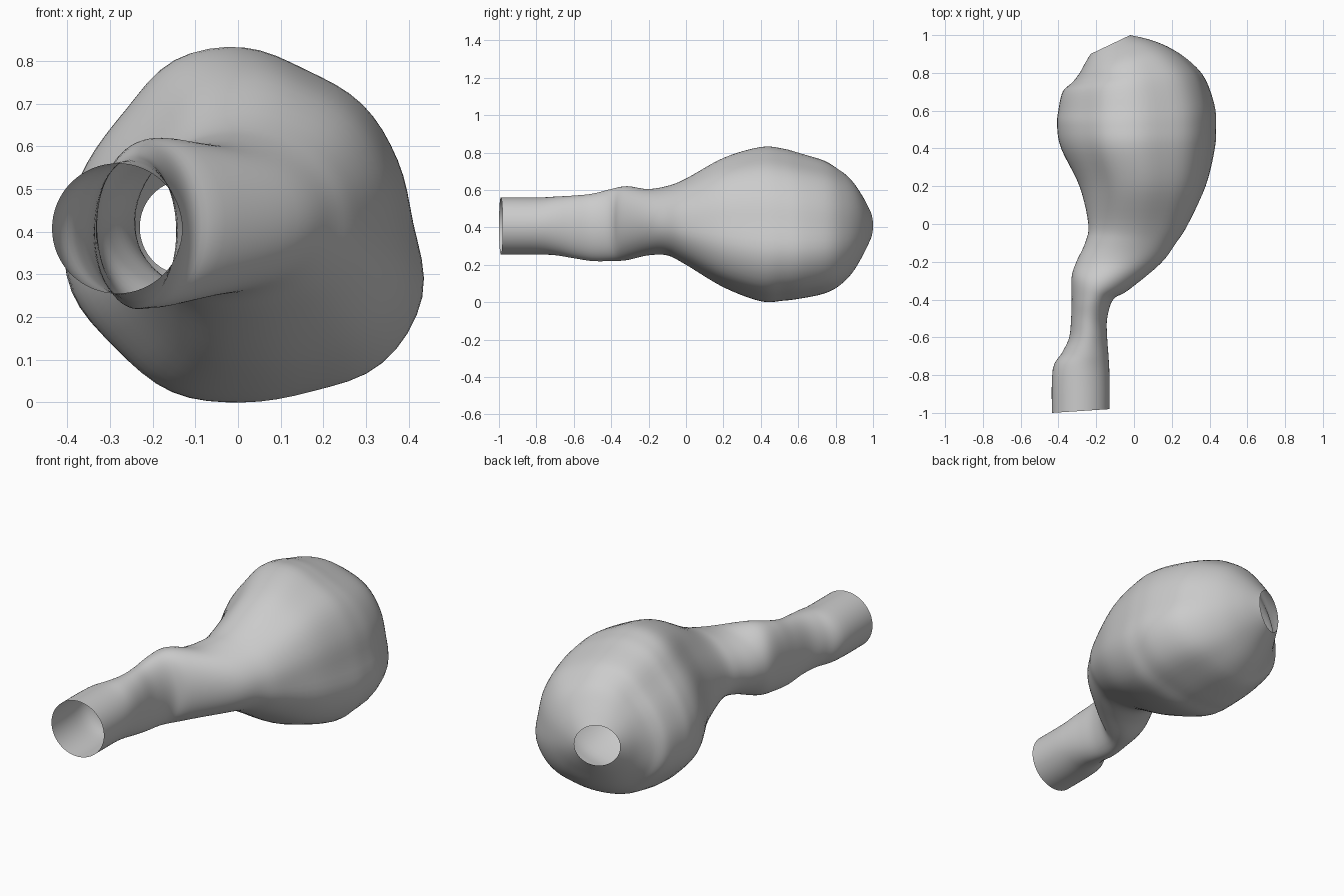
import bpy
import bmesh
from math import sin, cos, tau
from mathutils import Vector

cube = bpy.data.objects.get("Cube")
if cube:
    bpy.data.objects.remove(cube)

SIDES, STEPS = 64, 5

# Rings along the vessel: left x, left y, right x, right y, low z, high z, lobe weight
RINGS = [
    (-.435, -1, -.13, -.98, .255, .56, 0),
    (-.43, -.77, -.13, -.8, .255, .56, 0),
    (-.38, -.68, -.135, -.7, .25, .565, 0),
    (-.343, -.6, -.142, -.6, .235, .57, 0),
    (-.333, -.5, -.142, -.5, .22, .58, 0),
    (-.33, -.4, -.11, -.4, .22, .605, 0),
    (-.33, -.28, -.03, -.35, .225, .62, 0),
    (-.305, -.2, .14, -.21, .25, .605, 0),
    (-.26, -.1, .225, -.1, .25, .622, .2),
    (-.245, 0, .29, 0, .2, .662, .4),
    (-.295, .2, .38, .2, .08, .775, .8),
    (-.395, .4, .425, .4, .005, .835, 1),
    (-.417, .52, .432, .52, .008, .826, 1),
    (-.41, .6, .423, .63, .02, .8, 1),
    (-.385, .7, .375, .77, .045, .763, .9),
    (-.33, .75, .3, .86, .08, .72, .7),
    (-.29, .8, .2, .93, .14, .67, .4),
    (-.255, .86, .09, .975, .23, .59, .2),
    (-.23, .9, -.02, 1, .3, .52, 0),
]

# Radius factors around the uneven bulb cross-section, counted from +x upwards
LOBE = [.95, .935, .945, .93, .985, .99, .91, .92,
        .97, 1.01, .99, 1.02, 1, 1.015, 1.1, 1.08]


def spline(a, b, c, d, t):
    """Catmull-Rom value between b and c."""
    return b + .5 * t * (c - a + t * (2*a - 5*b + 4*c - d + t * (3*(b - c) + d - a)))


def lobe_radius(k):
    f = k / SIDES * len(LOBE)
    i = int(f)
    return spline(*[LOBE[(i + j) % len(LOBE)] for j in (-1, 0, 1, 2)], f - i)


def ring_points(ring):
    xl, yl, xr, yr, lo, hi, weight = ring
    for k in range(SIDES):
        angle = tau * k / SIDES
        r = 1 + (lobe_radius(k) - 1) * weight
        u, v = r * cos(angle), r * sin(angle)
        yield Vector(((xl + xr + u * (xr - xl)) / 2,
                      (yl + yr + u * (yr - yl)) / 2,
                      (lo + hi + v * (hi - lo)) / 2))


# Smoothly interpolated rings
last = len(RINGS) - 1
sections = []
for i in range(last):
    quad = [RINGS[min(max(i + j, 0), last)] for j in (-1, 0, 1, 2)]
    for s in range(STEPS):
        sections.append([spline(*vals, s / STEPS) for vals in zip(*quad)])
sections.append(RINGS[-1])

# Thin open-ended skin, lofted through the rings
bm = bmesh.new()
loops = [[bm.verts.new(p) for p in ring_points(sec)] for sec in sections]
for a, b in zip(loops, loops[1:]):
    for k in range(SIDES):
        n = (k + 1) % SIDES
        bm.faces.new((a[k], a[n], b[n], b[k])).smooth = True
bmesh.ops.recalc_face_normals(bm, faces=bm.faces)
mesh = bpy.data.meshes.new("vessel_wall")
bm.to_mesh(mesh)
bm.free()

vessel = bpy.data.objects.new("vessel_wall", mesh)
bpy.context.collection.objects.link(vessel)

# Plain grey
grey = bpy.data.materials.new("light_grey")
grey.use_nodes = True
colour = (.6, .6, .6, 1)
grey.diffuse_color = colour
grey.node_tree.nodes["Principled BSDF"].inputs["Base Color"].default_value = colour
mesh.materials.append(grey)
